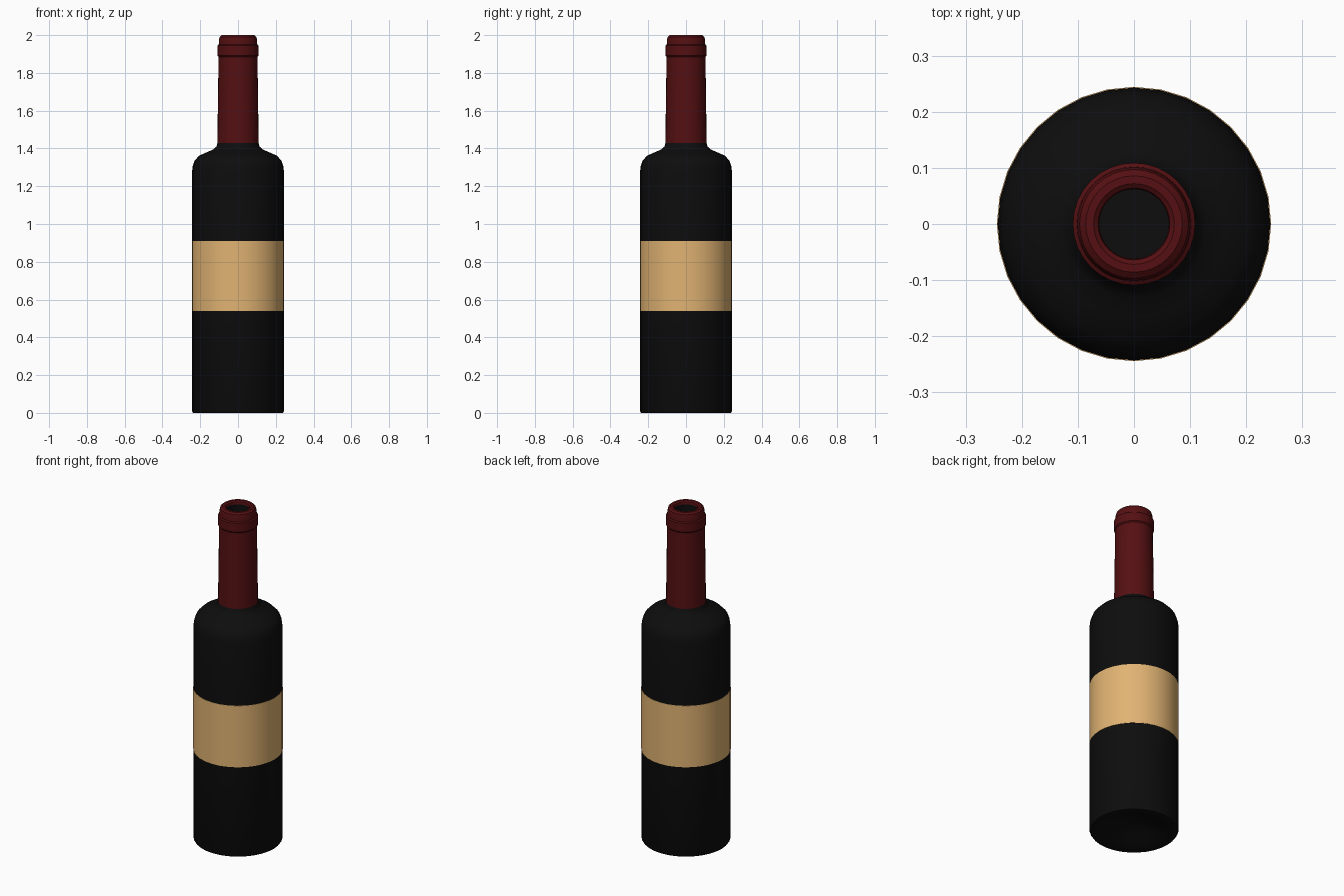
import bpy, bmesh
from math import cos, sin, tau

cube = bpy.data.objects.get("Cube")
if cube:
    bpy.data.objects.remove(cube)

SIDES = 32


def material(name, rgb, roughness=0.6):
    mat = bpy.data.materials.new(name)
    mat.use_nodes = True
    mat.diffuse_color = (*rgb, 1)
    bsdf = mat.node_tree.nodes["Principled BSDF"]
    bsdf.inputs["Base Color"].default_value = (*rgb, 1)
    bsdf.inputs["Roughness"].default_value = roughness
    return mat


def lathe(name, profile, mat):
    """Spin (radius, height) points around z; radius 0 becomes a pole."""
    bm = bmesh.new()
    rings = []
    for r, z in profile:
        if r == 0:
            rings.append([bm.verts.new((0, 0, z))] * SIDES)
        else:
            rings.append([bm.verts.new((r * cos(tau * i / SIDES), r * sin(tau * i / SIDES), z))
                          for i in range(SIDES)])
    for low, high in zip(rings, rings[1:]):
        for i in range(SIDES):
            j = (i + 1) % SIDES
            corners = dict.fromkeys((low[i], low[j], high[j], high[i]))
            bm.faces.new(list(corners))
    mesh = bpy.data.meshes.new(name)
    bm.to_mesh(mesh)
    bm.free()
    mesh.materials.append(mat)
    obj = bpy.data.objects.new(name, mesh)
    bpy.context.collection.objects.link(obj)
    bpy.ops.object.select_all(action="DESELECT")
    obj.select_set(True)
    bpy.context.view_layer.objects.active = obj
    bpy.ops.object.shade_smooth_by_angle(angle=0.6)
    return obj


glass = material("dark glass", (0.004, 0.004, 0.004), 0.4)
paper = material("tan label paper", (0.75, 0.45, 0.17))
foil = material("dark red foil", (0.09, 0.005, 0.006), 0.5)

# Bottle: punt underneath, body, shoulder, neck, then the hollow inside
lathe("bottle_glass", [
    (0, 0.07), (0.06, 0.06), (0.13, 0.03), (0.19, 0.005), (0.21, 0),
    (0.238, 0), (0.243, 0.008), (0.243, 1.28), (0.239, 1.31), (0.229, 1.337),
    (0.205, 1.362), (0.165, 1.38), (0.13, 1.395), (0.114, 1.41), (0.109, 1.43),
    (0.098, 1.45), (0.095, 1.9), (0.085, 1.985), (0.063, 1.985),
    (0.063, 1.42), (0.2, 1.33), (0.22, 1.26), (0.22, 0.1), (0, 0.12),
], glass)

# Label wrapped right round the body
lathe("label", [(0.242, 0.54), (0.2445, 0.54), (0.2445, 0.91), (0.242, 0.91)], paper)

# Foil sleeve with the raised lip ring and rolled mouth
lathe("foil_sleeve", [
    (0.1, 1.425), (0.109, 1.425), (0.107, 1.6), (0.103, 1.885), (0.109, 1.892),
    (0.109, 1.945), (0.102, 1.95), (0.101, 1.975), (0.097, 1.991), (0.086, 2.0),
    (0.072, 2.0), (0.064, 1.994), (0.062, 1.98),
], foil)
